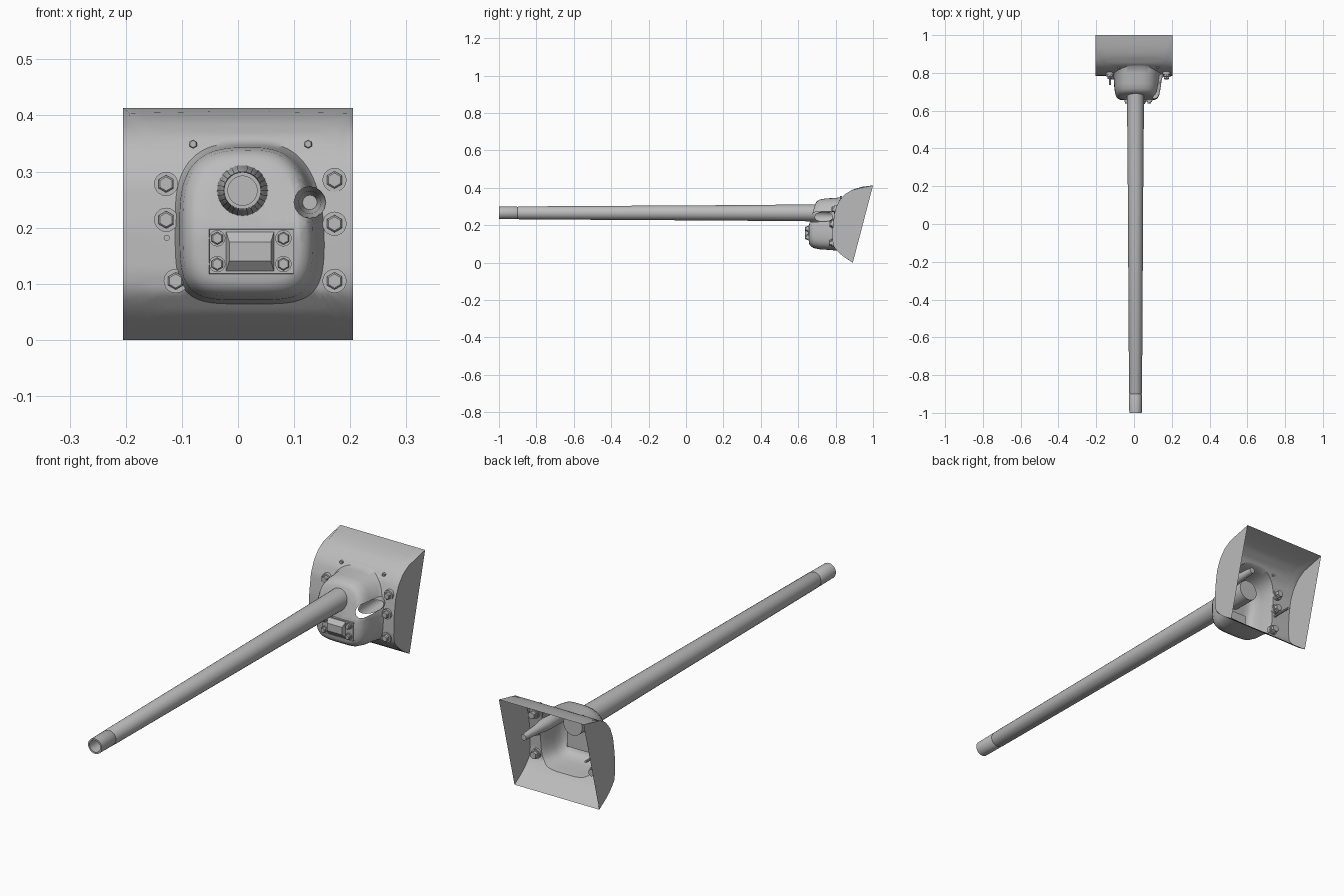
import bpy, bmesh, math
from mathutils import Vector

if "Cube" in bpy.data.objects:
    bpy.data.objects.remove(bpy.data.objects["Cube"])

grey = bpy.data.materials.new("grey_steel")
grey.diffuse_color = (0.5, 0.5, 0.5, 1)
grey.use_nodes = True
grey.node_tree.nodes["Principled BSDF"].inputs["Base Color"].default_value = grey.diffuse_color


def finish(name, bm, angle=35):
    bmesh.ops.recalc_face_normals(bm, faces=bm.faces)
    me = bpy.data.meshes.new(name)
    bm.to_mesh(me)
    bm.free()
    ob = bpy.data.objects.new(name, me)
    bpy.context.collection.objects.link(ob)
    me.materials.append(grey)
    bpy.ops.object.select_all(action='DESELECT')
    ob.select_set(True)
    bpy.context.view_layer.objects.active = ob
    bpy.ops.object.shade_smooth_by_angle(angle=math.radians(angle))
    return ob


def bridge(bm, a, b):
    n = len(a)
    for i in range(n):
        bm.faces.new((a[i], a[(i + 1) % n], b[(i + 1) % n], b[i]))


def lathe(bm, x, z, stations, n=24, cap0=True, cap1=True, turn=0.0, slant=None):
    """Rings of (y, radius) along the y axis; slant tilts the first ring."""
    prev = first = None
    for k, (y, r) in enumerate(stations):
        ring = []
        for i in range(n):
            t = 2 * math.pi * i / n + turn
            dx = r * math.cos(t)
            yy = y + (slant * dx if slant and k == 0 else 0)
            ring.append(bm.verts.new((x + dx, yy, z + r * math.sin(t))))
        if prev:
            bridge(bm, prev, ring)
        else:
            first = ring
        prev = ring
    if cap0:
        bm.faces.new(first)
    if cap1:
        bm.faces.new(prev)


# Side profile of the curved shield: (z, y)
PROFILE = [(0, .892), (.025, .852), (.05, .82), (.085, .789), (.12, .783), (.2, .785),
           (.28, .797), (.33, .818), (.365, .848), (.39, .89), (.405, .94), (.413, 1.0)]


def shield_y(z):
    for (z0, y0), (z1, y1) in zip(PROFILE, PROFILE[1:]):
        if z <= z1:
            return y0 + (y1 - y0) * (z - z0) / (z1 - z0)
    return PROFILE[-1][1]


N = 96
ANG = [2 * math.pi * i / N for i in range(N)]


def rounded(cx, cz, hx, hz, p=4.2):
    """Rounded housing outline, narrower at the upper right."""
    pts = []
    for t in ANG:
        c, s = math.cos(t), math.sin(t)
        q = 2 / (2.9 if s > 0 else p)
        x = math.copysign(abs(c) ** q, c) * hx
        z = cz + math.copysign(abs(s) ** q, s) * hz
        if x > 0:
            x *= 1 - 1.0 * max(0, z - .2)
        pts.append((cx + x, z))
    return pts


# Shield and hollow housing, one sheet lofted from the rim inward
bm = bmesh.new()
rect = []
for t in ANG:
    c, s = math.cos(t), math.sin(t)
    m = max(abs(c), abs(s))
    rect.append((.205 * c / m, .2065 + .2065 * s / m))
base = rounded(.021, .208, .133, .144)
rings = []
STEPS = 10
for k in range(STEPS + 1):
    f = k / STEPS
    ring = []
    for (x0, z0), (x1, z1) in zip(rect, base):
        x, z = x0 + (x1 - x0) * f, z0 + (z1 - z0) * f
        ring.append(bm.verts.new((x, shield_y(z), z)))
    rings.append(ring)
# cx, cz, half width, half height, y of the lower part, backward lean of the top
for cx, cz, hx, hz, y, lean in [(.020, .207, .127, .139, .765, .25),
                                (.018, .207, .122, .136, .715, .22),
                                (.018, .208, .116, .130, .682, .25),
                                (.018, .209, .106, .120, .665, .28),
                                (.018, .211, .092, .107, .657, .30)]:
    ring = []
    for x, z in rounded(cx, cz, hx, hz):
        ring.append(bm.verts.new((x, y + lean * max(0, z - .2), z)))
    rings.append(ring)
for a, b in zip(rings, rings[1:]):
    bridge(bm, a, b)
# front face closes with a shrinking ring so the lean stays clean
last = rings[-1]
for f in (.75, .5, .25):
    ring = []
    for v in rings[-1]:
        x, z = .018 + (v.co.x - .018) * f, .2 + (v.co.z - .2) * f
        ring.append(bm.verts.new((x, .657 + .30 * max(0, z - .2), z)))
    bridge(bm, last, ring)
    last = ring
bm.faces.new(last)
# end plates of the shield
for sgn in (1, -1):
    side = [v for v in rings[0] if abs(v.co.x - sgn * .205) < 1e-5]
    side.sort(key=lambda v: v.co.z)
    bm.faces.new(side)
# round opening for the sight, cut by planes around its axis
SX, SZ, SR = .128, .245, .0275
for i in range(16):
    t = 2 * math.pi * (i + .5) / 16
    no = Vector((math.cos(t), 0, math.sin(t)))
    near = [f for f in bm.faces if abs(f.normal.x) < 2 and
            min(math.hypot(v.co.x - SX, v.co.z - SZ) for v in f.verts) < .05
            and len(f.verts) < 12]
    geom = set(near)
    for f in near:
        geom.update(f.edges)
        geom.update(f.verts)
    bmesh.ops.bisect_plane(bm, geom=list(geom), dist=1e-6,
                           plane_co=Vector((SX, 0, SZ)) + no * SR, plane_no=no)
gone = []
for f in bm.faces:
    c = f.calc_center_median()
    if math.hypot(c.x - SX, c.z - SZ) < SR * .99 and len(f.verts) < 12:
        gone.append(f)
bmesh.ops.delete(bm, geom=gone, context='FACES')
finish("shield_and_housing", bm, 40)

# Sight: flared funnel and its tapered rear tube
bm = bmesh.new()
lathe(bm, SX, SZ, [(.735, .0285), (.80, .026), (.84, .020), (.94, .013)], 16,
      cap0=False, slant=1.7)
finish("sight_funnel", bm)

# Barrel with muzzle collar and bore
bm = bmesh.new()
BX, BZ = .008, .266
lathe(bm, BX, BZ, [(-.90, .026), (-1.0, .026), (-1.0, .033), (-.905, .034), (-.90, .0315),
                   (-.893, .0345), (.2, .041), (.72, .0455), (.77, .0455)], 28)
finish("barrel", bm, 30)

# Cover on the lower front of the housing: thin plate plus raised ridge
bm = bmesh.new()


def slab(x0, x1, z0, z1, y0, y1, inset):
    back = [bm.verts.new(p) for p in ((x0, y1, z0), (x1, y1, z0), (x1, y1, z1), (x0, y1, z1))]
    i = inset
    front = [bm.verts.new(p) for p in ((x0 + i * .3, y0, z0 + i), (x1 - i * .3, y0, z0 + i),
                                       (x1 - i * .3, y0, z1 - i), (x0 + i * .3, y0, z1 - i))]
    bridge(bm, back, front)
    bm.faces.new(front)
    bm.faces.new(back)


slab(-.052, .1, .115, .2, .652, .68, .003)
slab(-.022, .065, .119, .196, .636, .655, .022)
finish("cover_plate", bm, 20)


def bolt(name, x, z, y, r, washer, nut):
    bm = bmesh.new()
    w = r * .45
    if washer:
        lathe(bm, x, z, [(y + .008, washer), (y - w, washer)], 20)
    top = y - (w if washer else 0)
    lathe(bm, x, z, [(top + .004, r), (top - r * .65, r), (top - r * .85, r * .8)], 6,
          turn=math.pi / 6)
    if nut:
        lathe(bm, x, z, [(y - .004, r * 1.3), (y + .012, r * 1.3)], 16)
        lathe(bm, x, z, [(y + .011, r), (y + .026, r)], 6, turn=math.pi / 6)
    finish(name, bm, 25)


# Large shield bolts
for i, (x, z) in enumerate([(-.128, .278), (-.128, .214), (-.111, .105),
                            (.172, .285), (.172, .207), (.172, .105)]):
    bolt(f"shield_bolt_{i + 1}", x, z, shield_y(z), .0155, .0215, True)
# Small upper bolts
for i, x in enumerate((-.08, .125)):
    bolt(f"upper_bolt_{i + 1}", x, .349, shield_y(.349) - .004, .0078, 0, False)
# Cover bolts
for i, (x, z) in enumerate([(-.037, .181), (.081, .181), (-.037, .135), (.081, .135)]):
    bolt(f"cover_bolt_{i + 1}", x, z, .652, .0115, .0145, False)

# Locking pin through the shield
bm = bmesh.new()
lathe(bm, -.127, .182, [(.735, .0055), (.875, .0055)], 10)
finish("locking_pin", bm)
